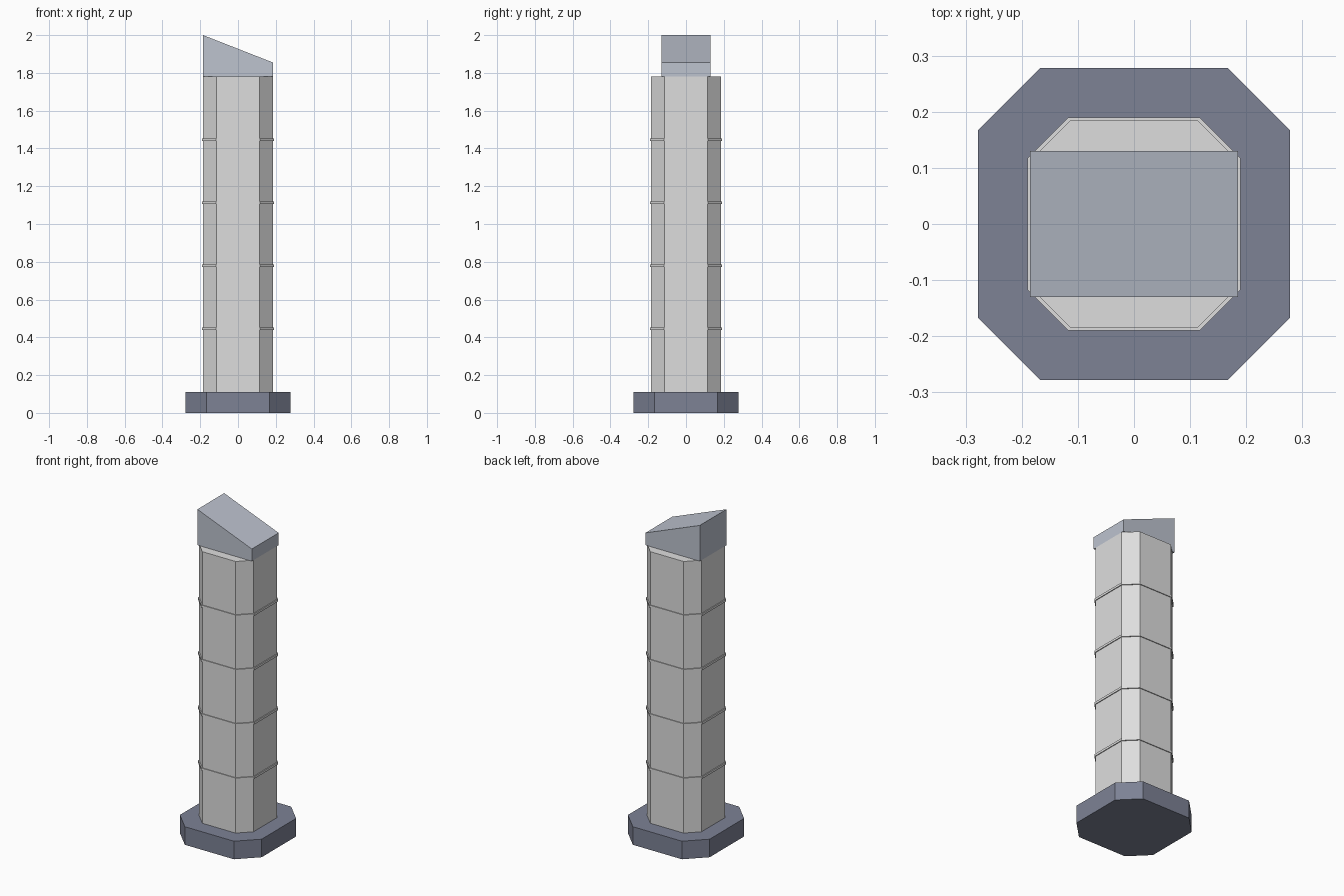
import bpy
import bmesh

cube = bpy.data.objects.get("Cube")
if cube:
    bpy.data.objects.remove(cube, do_unlink=True)


def material(name, srgb):
    """Flat material from 0-255 sRGB values."""
    color = [((c / 255 + 0.055) / 1.055) ** 2.4 for c in srgb] + [1]
    mat = bpy.data.materials.new(name)
    mat.use_nodes = True
    mat.diffuse_color = color
    bsdf = next(n for n in mat.node_tree.nodes if n.type == 'BSDF_PRINCIPLED')
    bsdf.inputs["Base Color"].default_value = color
    bsdf.inputs["Roughness"].default_value = 0.8
    return mat


def extrude_profile(name, points, direction, mat):
    """Solid made by sweeping a flat outline along a direction."""
    bm = bmesh.new()
    face = bm.faces.new([bm.verts.new(p) for p in points])
    result = bmesh.ops.extrude_face_region(bm, geom=[face], use_keep_orig=True)
    verts = [g for g in result["geom"] if isinstance(g, bmesh.types.BMVert)]
    bmesh.ops.translate(bm, verts=verts, vec=direction)
    bmesh.ops.recalc_face_normals(bm, faces=bm.faces)
    mesh = bpy.data.meshes.new(name)
    bm.to_mesh(mesh)
    bm.free()
    mesh.materials.append(mat)
    obj = bpy.data.objects.new(name, mesh)
    bpy.context.collection.objects.link(obj)
    return obj


def octagon_block(name, half, flat, bottom, top, mat):
    """Square block with cut corners; flat is half the straight side."""
    corners = [(half, -flat), (half, flat), (flat, half), (-flat, half),
               (-half, flat), (-half, -flat), (-flat, -half), (flat, -half)]
    points = [(x, y, bottom) for x, y in corners]
    return extrude_profile(name, points, (0, 0, top - bottom), mat)


stone = material("pale grey stone", (222, 222, 222))
slate = material("slate blue base", (125, 130, 149))
steel = material("light steel cap", (189, 195, 207))

BASE_TOP, SHAFT_TOP = 0.111, 1.78

# Base slab and tall shaft
octagon_block("base", 0.278, 0.167, 0, BASE_TOP, slate)
octagon_block("shaft", 0.185, 0.113, BASE_TOP, SHAFT_TOP, stone)

# Four thin rings dividing the shaft into five equal storeys
storey = (SHAFT_TOP - BASE_TOP) / 5
for i in range(1, 5):
    z = BASE_TOP + storey * i
    octagon_block(f"ring_{i}", 0.19, 0.117, z - 0.007, z + 0.007, stone)

# Wedge cap sloping down towards the left side
wedge = [(-0.185, -0.13, SHAFT_TOP), (0.185, -0.13, SHAFT_TOP),
         (0.185, -0.13, 1.855), (-0.185, -0.13, 2.0)]
extrude_profile("sloped_cap", wedge, (0, 0.26, 0), steel)
